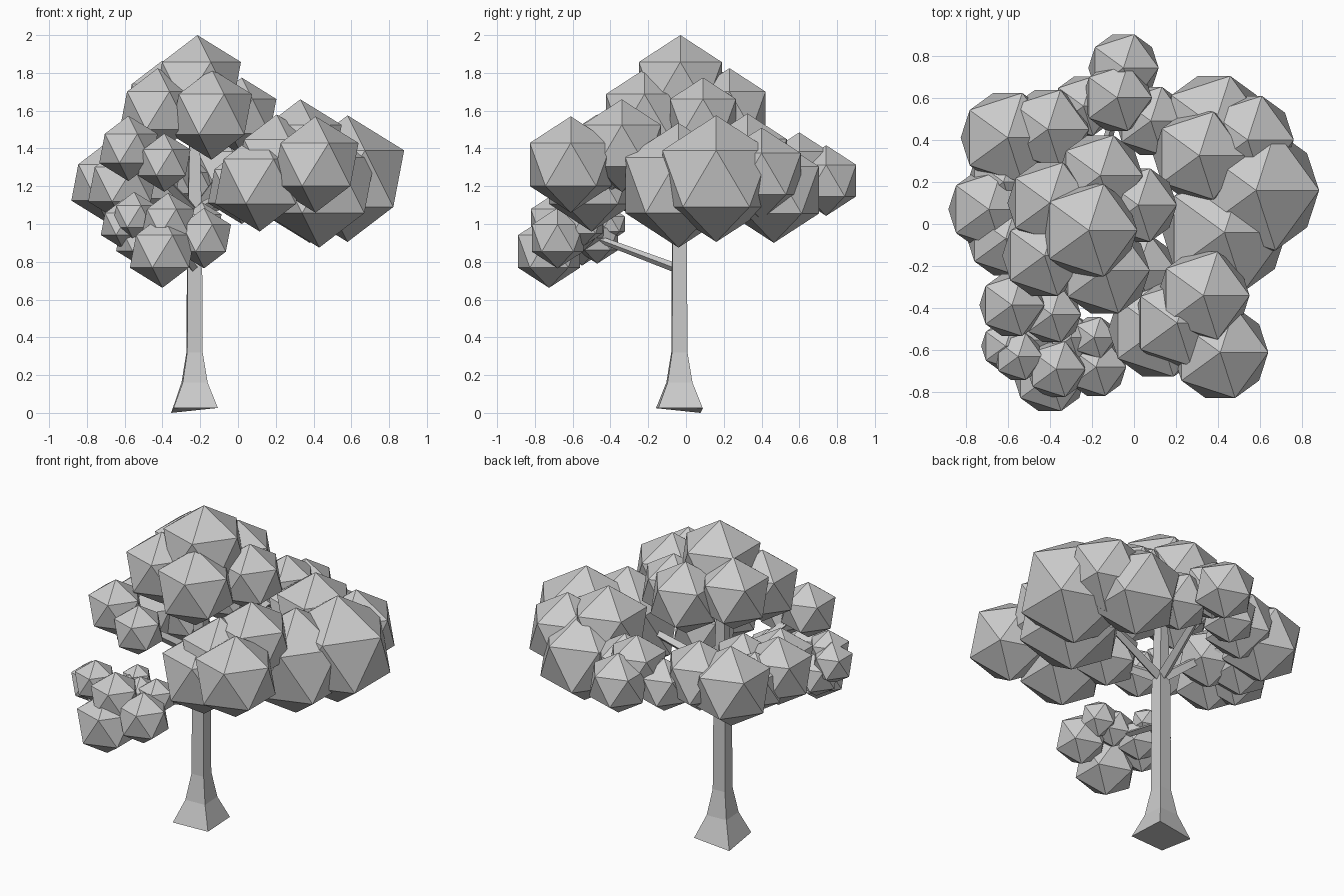
import bpy
import bmesh
import math
from mathutils import Matrix, Vector

cube = bpy.data.objects.get("Cube")
if cube:
    bpy.data.objects.remove(cube, do_unlink=True)

# One plain grey covers bark and foliage
grey = bpy.data.materials.new("plain_grey")
grey.use_nodes = True
color = (0.6, 0.6, 0.6, 1)
grey.diffuse_color = color
grey.node_tree.nodes["Principled BSDF"].inputs["Base Color"].default_value = color


def finish(name, bm):
    """Turn a bmesh into a flat shaded object with the shared material."""
    bmesh.ops.recalc_face_normals(bm, faces=bm.faces)
    mesh = bpy.data.meshes.new(name)
    bm.to_mesh(mesh)
    bm.free()
    mesh.materials.append(grey)
    obj = bpy.data.objects.new(name, mesh)
    bpy.context.collection.objects.link(obj)
    return obj


def leaf_cluster(name, blobs):
    """Build a clump of overlapping icosahedra from (x, y, z, radius)."""
    bm = bmesh.new()
    for x, y, z, radius in blobs:
        bmesh.ops.create_icosphere(bm, subdivisions=1, radius=radius,
                                   matrix=Matrix.Translation((x, y, z)))
    finish(name, bm)


def branch(name, start, end, thick, thin):
    """Build a tapered square limb between two points."""
    start, end = Vector(start), Vector(end)
    axis = end - start
    turn = axis.to_track_quat("Z", "Y").to_matrix().to_4x4()
    bm = bmesh.new()
    bmesh.ops.create_cone(bm, cap_ends=True, segments=4, radius1=thick,
                          radius2=thin, depth=axis.length,
                          matrix=Matrix.Translation((start + end) / 2) @ turn)
    finish(name, bm)


def trunk(name, center, profile):
    """Loft square sections given as (height, half width)."""
    bm = bmesh.new()
    rings = []
    for z, half in profile:
        ring = []
        for sx, sy in ((-1, -1), (1, -1), (1, 1), (-1, 1)):
            ring.append(bm.verts.new((center.x + sx * half,
                                      center.y + sy * half, z)))
        rings.append(ring)
    for low, high in zip(rings, rings[1:]):
        for i in range(len(low)):
            j = (i + 1) % len(low)
            bm.faces.new((low[i], low[j], high[j], high[i]))
    bm.faces.new(rings[0])
    bm.faces.new(rings[-1])
    turn = Matrix.Rotation(math.radians(3), 3, "Z")
    bmesh.ops.rotate(bm, cent=center, matrix=turn, verts=bm.verts)
    # One root corner reaches the ground, the others sit slightly above it
    for vert in rings[0][:3]:
        vert.co.z = 0.025
    finish(name, bm)


# Trunk with flared foot
foot = Vector((-0.23, -0.035, 0))
trunk("trunk", foot, [(0, 0.118), (0.16, 0.066), (0.32, 0.041),
                      (1.05, 0.037), (1.5, 0.025)])

# Limbs reaching into each leaf cluster
fork = (foot.x, foot.y, 1.06)
limbs = {
    "left_front_branch": (0.1, -0.35, 1.25),
    "left_branch": (0.3, 0.05, 1.25),
    "back_branch": (-0.1, 0.5, 1.25),
    "right_back_branch": (-0.5, 0.33, 1.25),
    "right_front_branch": (-0.5, -0.4, 1.35),
}
for name, tip in limbs.items():
    branch(name, fork, tip, 0.035, 0.02)
branch("low_branch", (foot.x, foot.y, 0.76), (-0.38, -0.62, 0.98), 0.025, 0.015)

# Foliage clusters
leaf_cluster("crown_leaves", [
    (-0.215, -0.03, 1.742, 0.258),
    (-0.14, -0.22, 1.58, 0.24),
    (-0.4, 0.1, 1.64, 0.225),
    (-0.425, -0.15, 1.6, 0.225),
    (-0.16, 0.23, 1.6, 0.225),
    (0.02, 0.09, 1.57, 0.205),
])
leaf_cluster("left_front_leaves", [
    (0.33, -0.34, 1.415, 0.245),
    (0.41, -0.61, 1.315, 0.255),
    (0.115, -0.5, 1.225, 0.265),
    (0.205, -0.47, 1.34, 0.24),
    (0.02, -0.22, 1.2, 0.2),
])
leaf_cluster("left_leaves", [
    (0.58, 0.16, 1.24, 0.335),
    (0.43, -0.04, 1.205, 0.33),
])
leaf_cluster("left_back_leaves", [
    (0.31, 0.325, 1.34, 0.245),
    (0.54, 0.4, 1.265, 0.245),
    (0.38, 0.465, 1.18, 0.28),
])
leaf_cluster("back_leaves", [
    (-0.05, 0.742, 1.23, 0.187),
    (-0.08, 0.6, 1.3, 0.185),
    (0.08, 0.49, 1.22, 0.19),
    (-0.24, 0.56, 1.2, 0.165),
])
leaf_cluster("right_back_leaves", [
    (-0.41, 0.45, 1.26, 0.22),
    (-0.6, 0.41, 1.23, 0.25),
    (-0.69, 0.07, 1.22, 0.215),
    (-0.61, -0.07, 1.21, 0.205),
    (-0.62, 0.2, 1.18, 0.19),
    (-0.47, 0.1, 1.22, 0.19),
])
leaf_cluster("right_front_leaves", [
    (-0.58, -0.385, 1.4, 0.173),
    (-0.39, -0.43, 1.325, 0.155),
])
leaf_cluster("low_front_leaves", [
    (-0.4, -0.725, 0.855, 0.193),
    (-0.18, -0.68, 0.925, 0.16),
    (-0.37, -0.69, 1.01, 0.155),
    (-0.19, -0.54, 1, 0.115),
    (-0.3, -0.54, 0.98, 0.12),
    (-0.61, -0.58, 1, 0.13),
    (-0.55, -0.63, 1.04, 0.13),
    (-0.52, -0.55, 0.92, 0.14),
    (-0.43, -0.47, 0.92, 0.13),
    (-0.42, -0.4, 1, 0.09),
])
